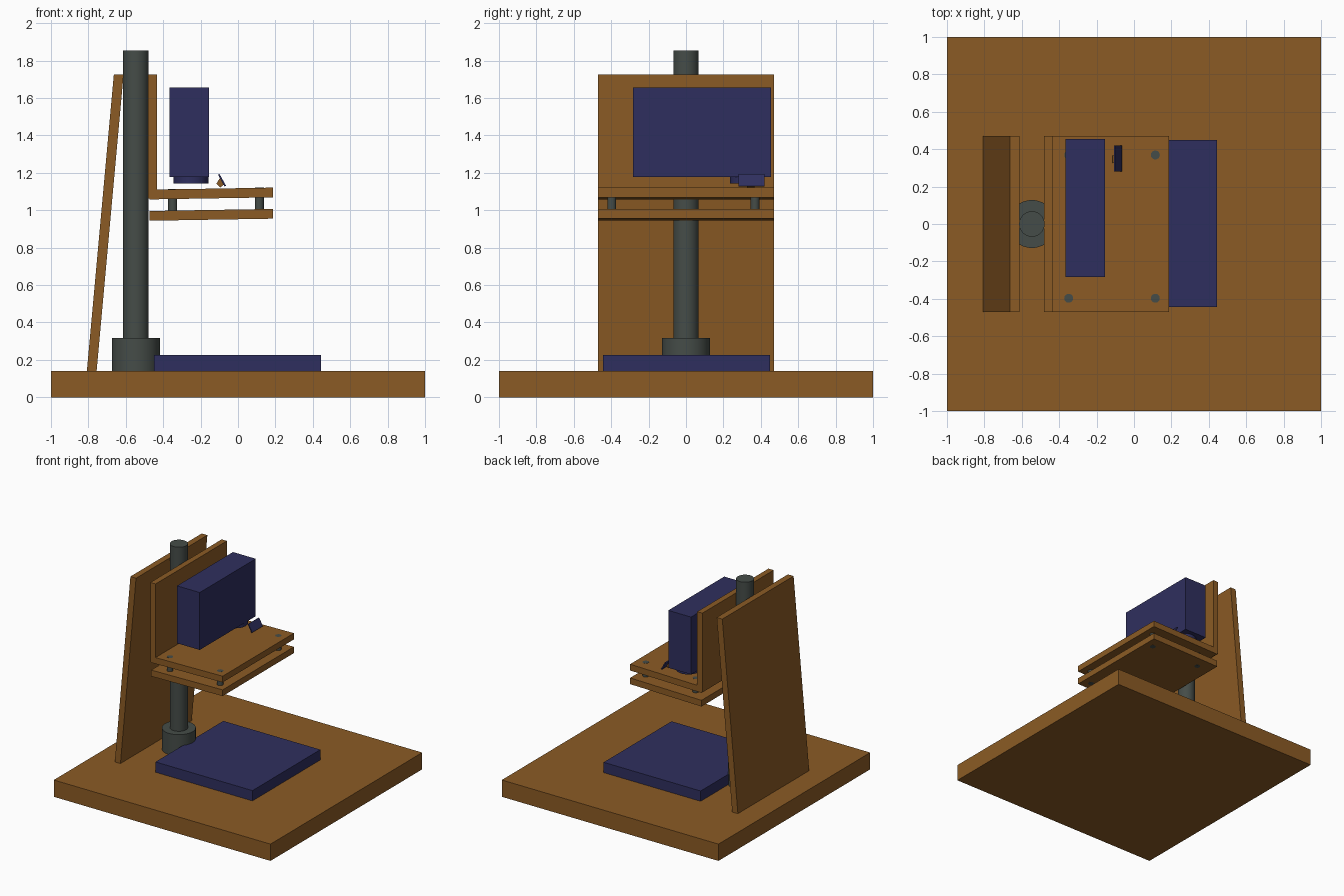
import bpy, bmesh, math
from mathutils import Vector

if "Cube" in bpy.data.objects:
    bpy.data.objects.remove(bpy.data.objects["Cube"])


def material(name, color):
    m = bpy.data.materials.new(name)
    m.diffuse_color = (*color, 1)
    m.use_nodes = True
    m.node_tree.nodes["Principled BSDF"].inputs["Base Color"].default_value = m.diffuse_color
    return m


WOOD = material("brown wood", (0.26, 0.105, 0.018))
BLUE = material("dark blue", (0.028, 0.028, 0.112))
STEEL = material("dark grey metal", (0.06, 0.073, 0.065))


def prism(name, mat, profile, y0, y1):
    """Extrude an xz profile from y0 to y1."""
    bm = bmesh.new()
    face = bm.faces.new([bm.verts.new((x, y0, z)) for x, z in profile])
    new = bmesh.ops.extrude_face_region(bm, geom=[face])["geom"]
    bmesh.ops.translate(bm, vec=(0, y1 - y0, 0),
                        verts=[v for v in new if isinstance(v, bmesh.types.BMVert)])
    bmesh.ops.recalc_face_normals(bm, faces=bm.faces)
    me = bpy.data.meshes.new(name)
    bm.to_mesh(me)
    bm.free()
    me.materials.append(mat)
    ob = bpy.data.objects.new(name, me)
    bpy.context.collection.objects.link(ob)
    return ob


def box(name, mat, x0, x1, y0, y1, z0, z1):
    return prism(name, mat, [(x0, z0), (x1, z0), (x1, z1), (x0, z1)], y0, y1)


def cylinder(name, mat, x, y, r, z0, z1, sides=48):
    bpy.ops.mesh.primitive_cylinder_add(vertices=sides, radius=r, depth=z1 - z0,
                                        location=(x, y, (z0 + z1) / 2))
    ob = bpy.context.object
    ob.name = name
    ob.data.materials.append(mat)
    bpy.ops.object.shade_smooth_by_angle(angle=math.radians(30))
    return ob


# Base board and work plate
box("base_board", WOOD, -1, 1, -1, 1, 0, 0.14)
box("work_plate", BLUE, -0.45, 0.445, -0.445, 0.45, 0.14, 0.226)

# Column with foot collar
cylinder("column", STEEL, -0.546, 0, 0.068, 0.13, 1.853)
cylinder("column_collar", STEEL, -0.546, 0, 0.128, 0.13, 0.317)

# Leaning back panel and upright panel
prism("back_panel", WOOD, [(-0.808, 0.14), (-0.756, 0.14), (-0.612, 1.725), (-0.664, 1.725)],
      -0.47, 0.47)
box("upright_panel", WOOD, -0.48, -0.432, -0.47, 0.47, 1.064, 1.725)

# Two slightly tilted shelves
for name, z in (("upper_shelf", 1.058), ("lower_shelf", 0.944)):
    prism(name, WOOD, [(-0.472, z), (0.187, z + 0.011), (0.187, z + 0.063), (-0.472, z + 0.052)],
          -0.47, 0.47)

# Spacer pegs through both shelves
for x, z0, z1 in ((-0.349, 0.945, 1.113), (0.114, 0.953, 1.1205)):
    for y in (-0.397, 0.369):
        cylinder("spacer_peg", STEEL, x, y, 0.024, z0, z1, 24)

# Projector body with downward lens
box("projector_body", BLUE, -0.365, -0.155, -0.283, 0.455, 1.177, 1.656)
cylinder("lens_ring", BLUE, -0.252, 0.328, 0.093, 1.142, 1.19)

# Small tilted mirror with its bracket
prism("mirror", BLUE, [(-0.107, 1.19), (-0.072, 1.127), (-0.064, 1.131), (-0.099, 1.194)],
      0.28, 0.42)
prism("mirror_bracket", WOOD, [(-0.115, 1.143), (-0.094, 1.122), (-0.076, 1.138), (-0.097, 1.172)],
      0.325, 0.365)
